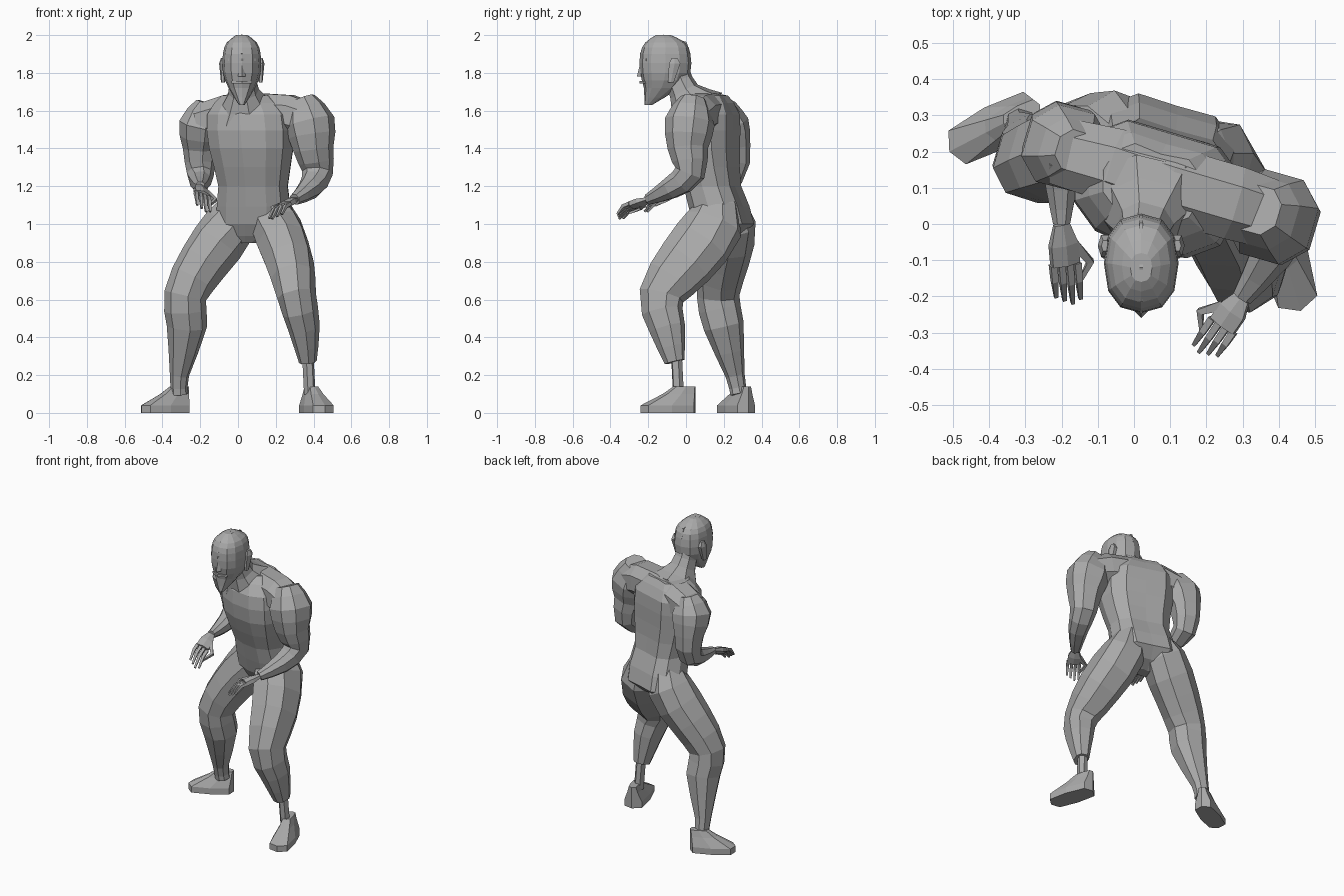
import bpy, bmesh, math
from mathutils import Vector

cube = bpy.data.objects.get("Cube")
if cube:
    bpy.data.objects.remove(cube, do_unlink=True)

colour = (.4, .4, .4, 1)
grey = bpy.data.materials.new("mid_grey")
grey.use_nodes = True
grey.diffuse_color = colour
grey.node_tree.nodes["Principled BSDF"].inputs["Base Color"].default_value = colour

UP = Vector((0, 0, 1))
RIGHTWARD = Vector((1, 0, 0))
ACROSS = Vector((1, -.3, 0)).normalized()


def add_midpoints(points):
    """Double the stations along a smooth curve through them."""
    last = len(points) - 1
    result = [points[0]]
    for i in range(last):
        before, after = points[max(i - 1, 0)], points[min(i + 2, last)]
        middle = ((points[i] + points[i + 1]) * 9 - before - after) / 16
        result += [middle, points[i + 1]]
    return result


def power(value, exponent):
    return math.copysign(abs(value) ** exponent, value)


def loft(name, stations, ref=ACROSS, sides=8, depth=1, axis=None, round_off=.85, groove=0, refine=False):
    """Skin rings along a path of stations (x, y, z, radius)."""
    points = [Vector(station) for station in stations]
    if refine:
        points = add_midpoints(points)
    centres = [point.to_3d() for point in points]
    last = len(points) - 1
    bm = bmesh.new()
    rings = []
    for i, centre in enumerate(centres):
        along = axis or (centres[min(i + 1, last)] - centres[max(i - 1, 0)]).normalized()
        wide = (ref - along * ref.dot(along)).normalized()
        deep = along.cross(wide)
        radius = points[i].w
        phase = 0 if axis else .5
        ring = []
        for k in range(sides):
            angle = math.tau * (k + phase) / sides
            across = wide * power(math.cos(angle), round_off)
            back = deep * power(math.sin(angle), round_off) * depth
            co = centre + (across + back) * radius
            if k * 4 == sides:
                co -= deep * groove
            ring.append(bm.verts.new(co))
        rings.append(ring)
    for low, high in zip(rings, rings[1:]):
        for k in range(sides):
            n = (k + 1) % sides
            bm.faces.new((low[k], low[n], high[n], high[k]))
    bm.faces.new(rings[0])
    bm.faces.new(rings[-1])
    bmesh.ops.recalc_face_normals(bm, faces=bm.faces)
    mesh = bpy.data.meshes.new(name)
    bm.to_mesh(mesh)
    bm.free()
    mesh.materials.append(grey)
    bpy.context.collection.objects.link(bpy.data.objects.new(name, mesh))


# Torso with a grooved spine, and a yoke of muscle from shoulder to shoulder
loft("torso", [(.05, .17, .9, .06), (.08, .2, 1, .2), (.08, .14, 1.2, .19), (.07, .1, 1.4, .23),
               (.06, .1, 1.58, .23), (.05, .11, 1.68, .14)],
     sides=12, depth=.76, axis=UP, groove=.02, refine=True)
loft("shoulder_yoke", [(-.2, .2, 1.54, .1), (-.05, .16, 1.58, .11), (.1, .11, 1.59, .11),
                       (.27, .06, 1.58, .11), (.4, .02, 1.54, .1)], ref=UP)

# Neck and head, with a pointed chin and a seam over the crown
head_x = .02
loft("neck", [(.04, .06, 1.6, .16), (.03, -.01, 1.7, .08), (head_x, -.05, 1.8, .07)], refine=True)
loft("head", [(head_x, -.2, 1.63, .015), (head_x, -.13, 1.72, .07), (head_x, -.11, 1.8, .1),
              (head_x, -.11, 1.9, .1), (head_x, -.11, 1.96, .08), (head_x, -.12, 2, .03)],
     ref=RIGHTWARD, sides=12, depth=1.33, axis=UP, refine=True)
loft("nose", [(head_x, -.23, 1.86, .01), (head_x, -.24, 1.78, .02)], ref=RIGHTWARD, sides=4, axis=UP)
loft("crown_seam", [(head_x, -.24, 1.9, .006), (head_x, -.21, 1.96, .006), (head_x, -.12, 1.998, .006),
                    (head_x, 0, 1.96, .006), (head_x, .02, 1.9, .006)], ref=RIGHTWARD, sides=4)


# Brow and moustache: bars bent around the face
def face_bar(name, height, reach):
    corners = [(head_x + side * reach, -.24 + abs(side) * reach / 2, height, .01) for side in (-1, 0, 1)]
    loft(name, corners, ref=UP, sides=4)


face_bar("brow", 1.87, .07)
face_bar("moustache", 1.75, .05)

for side, label in ((1, "left"), (-1, "right")):
    x = head_x + side * .1
    loft(label + "_ear", [(x, -.08, 1.75, .01), (x, -.06, 1.85, .02), (x, -.06, 1.88, .01)],
         ref=RIGHTWARD, sides=6, depth=1.7, axis=UP)

# Arms, shoulder to wrist
left_wrist, right_wrist = (.3, -.2, 1.13), (-.2, 0, 1.2)
loft("left_arm", [(.34, .04, 1.66, .07), (.38, .02, 1.54, .13), (.4, .01, 1.4, .105),
                  (.42, .02, 1.27, .08), (.38, -.08, 1.19, .06), (*left_wrist, .03)], refine=True)
loft("right_arm", [(-.16, .2, 1.64, .06), (-.19, .21, 1.53, .12), (-.2, .25, 1.4, .09),
                   (-.2, .24, 1.26, .07), (-.2, .1, 1.21, .045), (*right_wrist, .025)], refine=True)


# Hands: a flat palm, four curled fingers and a thumb
def hand(label, wrist, tip, thumb_side):
    wrist, tip = Vector(wrist), Vector(tip)
    side = Vector(thumb_side).normalized()
    knuckle = wrist.lerp(tip, .5) + UP * .02
    middle = wrist.lerp(knuckle, .5)
    loft(label + "_palm", [(*wrist, .025), (*middle, .045), (*knuckle, .045)], ref=side, sides=6, depth=.5)
    for finger in range(4):
        spread = side * (finger - 1.5) * .024
        end = tip.lerp(knuckle, abs(finger - 2) / 10) + spread
        bend = (knuckle + spread).lerp(end, .5) + UP * .015
        loft(f"{label}_finger_{finger + 1}", [(*(knuckle + spread), .013), (*bend, .012), (*end, .007)],
             ref=side, sides=4)
    root = middle + side * .03
    joint = knuckle + side * .075
    loft(label + "_thumb", [(*root, .018), (*joint, .013), (*joint.lerp(tip, .5), .007)], ref=UP, sides=4)


hand("left_hand", left_wrist, (.19, -.36, 1.03), (-.8, .5, -.2))
hand("right_hand", right_wrist, (-.18, -.22, 1.07), (1, .1, -.4))

# Legs, hip to ankle: the left one ends in a cuff over a thin ankle
loft("left_leg", [(.15, .17, 1.17, .06), (.2, .15, 1, .13), (.27, 0, .8, .13), (.31, -.13, .62, .1),
                  (.35, -.1, .45, .08), (.37, -.06, .27, .045)], depth=1.2, refine=True)
loft("left_ankle", [(.37, -.05, .3, .03), (.38, -.04, .1, .03)], sides=6)
loft("right_leg", [(.03, .19, 1.18, .06), (-.04, .23, 1, .135), (-.18, .2, .8, .13), (-.28, .17, .62, .11),
                   (-.27, .2, .46, .105), (-.31, .26, .2, .05), (-.31, .28, .1, .045)], refine=True)


# Feet: flat soles with the instep sloping back to the ankle
def foot(name, heel, toe):
    heel, toe = Vector((*heel, 0)), Vector((*toe, 0))
    layers = []
    for height, front in ((0, 1), (.04, 1), (.1, .6), (.14, .4)):
        centre = heel.lerp(toe, front / 2) + UP * height
        layers.append((*centre, (toe - heel).length * front / 2))
    loft(name, layers, ref=toe - heel, depth=.45, axis=UP, round_off=.55)


foot("left_foot", (.37, .05), (.46, -.24))
foot("right_foot", (-.26, .33), (-.51, .2))
